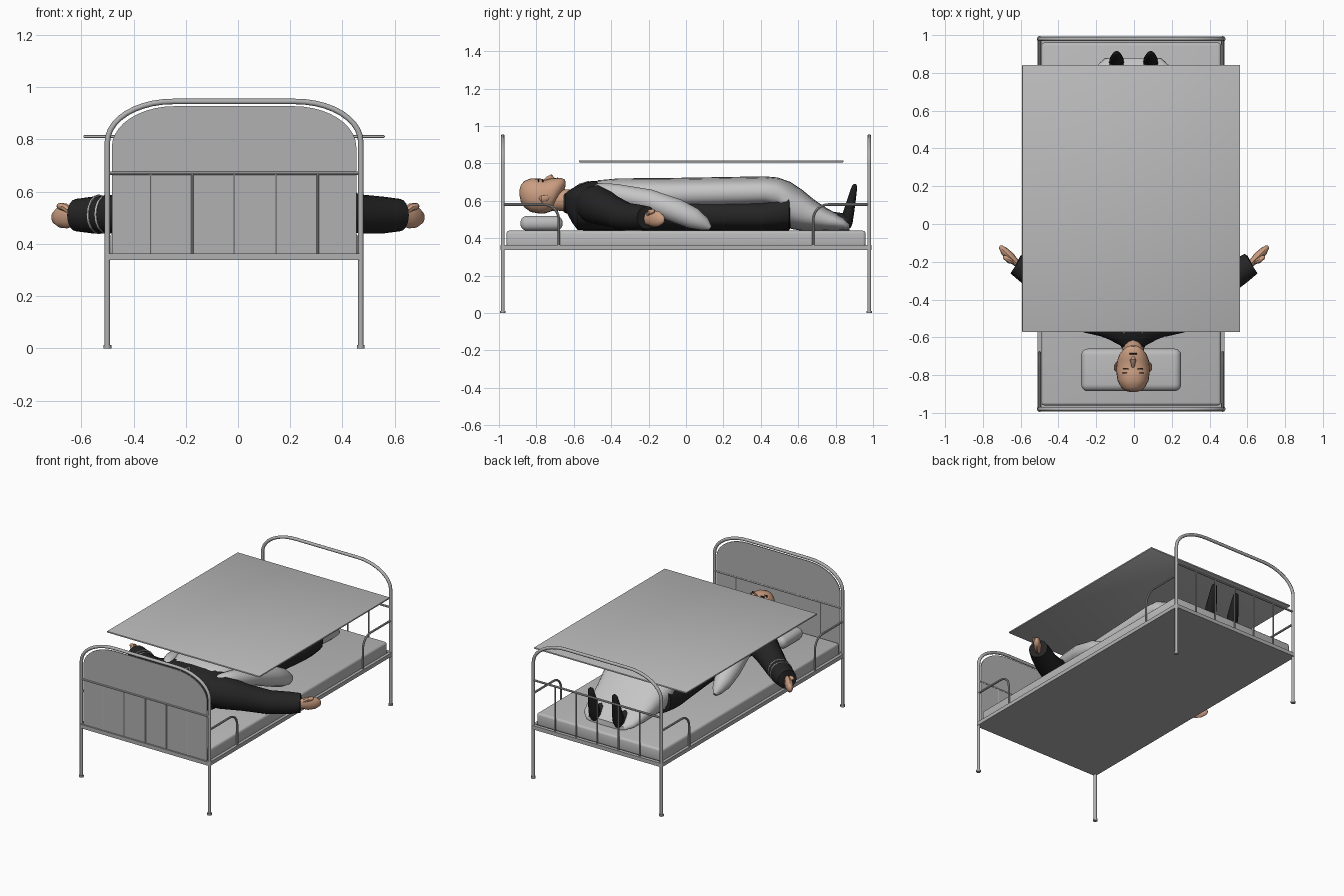
import bpy, bmesh, math
from mathutils import Vector

if "Cube" in bpy.data.objects:
    bpy.data.objects.remove(bpy.data.objects["Cube"])

CX = -0.015          # bed centre in x
HW = 0.485           # half width between bed posts


def mat(name, r, g, b):
    m = bpy.data.materials.new(name)
    m.diffuse_color = (r, g, b, 1)
    m.use_nodes = True
    m.node_tree.nodes["Principled BSDF"].inputs["Base Color"].default_value = m.diffuse_color
    return m


METAL = mat("grey metal", .44, .44, .44)
LINEN = mat("pale linen", .5, .5, .5)
GOWN = mat("light cover", .56, .56, .56)
BLACK = mat("black cloth", .018, .018, .018)
SHOE = mat("black shoe", .012, .012, .012)
SKIN = mat("skin", .60, .34, .22)
DARK = mat("dark brown", .04, .02, .015)


def finish(name, bm, m, smooth=True):
    bmesh.ops.recalc_face_normals(bm, faces=bm.faces)
    me = bpy.data.meshes.new(name)
    bm.to_mesh(me)
    bm.free()
    ob = bpy.data.objects.new(name, me)
    bpy.context.collection.objects.link(ob)
    me.materials.append(m)
    if smooth:
        bpy.ops.object.select_all(action='DESELECT')
        ob.select_set(True)
        bpy.context.view_layer.objects.active = ob
        bpy.ops.object.shade_smooth_by_angle(angle=math.radians(40))
    return ob


def box(name, x0, x1, y0, y1, z0, z1, m, bevel=0, seg=3):
    bm = bmesh.new()
    bmesh.ops.create_cube(bm, size=1)
    for v in bm.verts:
        v.co = ((x0 + x1) / 2 + v.co.x * (x1 - x0), (y0 + y1) / 2 + v.co.y * (y1 - y0),
                (z0 + z1) / 2 + v.co.z * (z1 - z0))
    if bevel:
        bmesh.ops.bevel(bm, geom=bm.edges[:], offset=bevel, segments=seg, profile=.5, affect='EDGES')
    return finish(name, bm, m, bevel > 0)


def skin_rings(name, rings, m):
    bm = bmesh.new()
    vr = [[bm.verts.new(p) for p in r] for r in rings]
    n = len(vr[0])
    for a, b in zip(vr, vr[1:]):
        for i in range(n):
            bm.faces.new((a[i], a[(i + 1) % n], b[(i + 1) % n], b[i]))
    bm.faces.new(vr[0])
    bm.faces.new(vr[-1])
    return finish(name, bm, m)


def loft(name, secs, m, cx=-.005, n=24, e=1.0):
    """Sections along y: (y, z centre, half width, half height)."""
    def f(t):
        return math.copysign(abs(t) ** e, t)
    ang = [2 * math.pi * i / n for i in range(n)]
    return skin_rings(name, [[(cx + w * f(math.cos(a)), y, z + h * f(math.sin(a))) for a in ang]
                             for y, z, w, h in secs], m)


def tube(name, pts, radii, m, n=10, flat=1.0):
    """Round limb or pipe through points; flat scales it sideways."""
    pts = [Vector(p) for p in pts]
    if not isinstance(radii, (list, tuple)):
        radii = [radii] * len(pts)
    rings, up = [], None
    for i, p in enumerate(pts):
        d = (pts[min(i + 1, len(pts) - 1)] - pts[max(i - 1, 0)]).normalized()
        if up is None:
            up = Vector((0, 0, 1)) if abs(d.z) < .9 else Vector((0, 1, 0))
        up = (up - d * up.dot(d)).normalized()
        s = d.cross(up)
        rings.append([p + radii[i] * (s * flat * math.cos(2 * math.pi * k / n)
                                      + up * math.sin(2 * math.pi * k / n)) for k in range(n)])
    return skin_rings(name, rings, m)


def arch(hw, z0, zs, zt, rx, y):
    """Bed-end outline: straight legs with elliptical shoulders."""
    q = [math.pi / 2 * i / 10 for i in range(11)]
    left = [(CX - hw, y, z0)] + [(CX - hw + rx * (1 - math.cos(a)), y, zs + (zt - zs) * math.sin(a)) for a in q]
    return left + [(2 * CX - x, yy, z) for x, yy, z in reversed(left)]


# bed ends: arch, feet, rails, bars
for nm, y in (("head", -.98), ("foot", .98)):
    tube(nm + "_end_frame", arch(HW, 0, .79, .945, .25, y), .0105, METAL)
    for s in (-1, 1):
        x = CX + s * HW
        tube(nm + "_post_foot", [(x, y, 0), (x, y, .012)], .015, METAL)
        # curved side guard
        d = 1 if y < 0 else -1
        pts = [(x, y, .58), (x, y + d * .22, .58)]
        pts += [(x, y + d * (.22 + .08 * math.sin(a)), .50 + .08 * math.cos(a))
                for a in [math.pi / 2 * i / 6 for i in range(1, 7)]]
        tube(nm + "_side_guard", pts + [(x, y + d * .30, .35)], .007, METAL, 8)
    tube(nm + "_upper_rail", [(CX - HW, y, .67), (CX + HW, y, .67)], .007, METAL, 8)
    box(nm + "_lower_rail", CX - HW, CX + HW, y - .012, y + .012, .338, .364, METAL)
    for k in range(-2, 3):
        tube(nm + "_bar", [(CX + k * .16, y, .35), (CX + k * .16, y, .67)], .005, METAL, 8)

# headboard sheet panel
prof = arch(.468, .345, .77, .927, .24, 0)
skin_rings("headboard_panel", [[(x, y, z) for x, _, z in prof] for y in (-.982, -.976)], METAL)

# bed base, side rails, mattress, pillow
box("bed_base", CX - HW, CX + HW, -.98, .98, .338, .352, METAL)
for s in (-1, 1):
    x = CX + s * HW
    box("side_rail", x - .01, x + .01, -.98, .98, .338, .364, METAL)
box("mattress", CX - .475, CX + .475, -.96, .96, .352, .44, LINEN, .015)
box("pillow", CX - .265, CX + .265, -.885, -.66, .44, .52, LINEN, .036, 5)

# floating sheet
box("overhead_sheet", -.592, .562, -.572, .842, .806, .816, LINEN, .003, 2)

# black coat
loft("coat", [(-.65, .60, .055, .04), (-.61, .575, .13, .09), (-.58, .565, .21, .12), (-.52, .572, .235, .132),
              (-.42, .575, .235, .135), (-.2, .56, .225, .12), (.1, .525, .23, .088), (.4, .52, .26, .085),
              (.47, .53, .265, .095), (.55, .55, .265, .112), (.555, .55, .25, .10)], BLACK, e=.7)

# light cover over chest and legs
loft("body_cover", [(-.51, .665, .10, .02), (-.47, .655, .17, .055), (-.36, .645, .215, .075),
                    (-.1, .637, .245, .085), (.2, .642, .255, .085), (.42, .648, .262, .083),
                    (.49, .64, .262, .085), (.56, .575, .25, .125), (.62, .55, .235, .11), (.68, .525, .225, .085),
                    (.74, .503, .215, .065), (.79, .491, .205, .05), (.84, .478, .19, .036),
                    (.875, .46, .15, .018)], GOWN, e=.75)

for s in (-1, 1):
    side = "left" if s < 0 else "right"
    # light arms resting at the sides
    tube(side + "_cover_arm", [(s * .17, -.51, .65), (s * .20, -.47, .65), (s * .23, -.38, .635), (s * .27, -.2, .60),
                               (s * .295, -.05, .545), (s * .305, .04, .505), (s * .31, .1, .475),
                               (s * .31, .13, .455)],
         [.02, .045, .056, .062, .066, .058, .036, .012], GOWN, 16)
    # black sleeves reaching outwards
    tube(side + "_sleeve", [(s * .14, -.50, .58), (s * .22, -.48, .58), (s * .34, -.40, .545), (s * .46, -.32, .515),
                            (s * .56, -.25, .51), (s * .62, -.21, .51), (s * .622, -.209, .51)],
         [.10, .105, .085, .075, .07, .062, .045], BLACK, 16)
    # hand with thumb
    tube(side + "_hand", [(s * .60, -.225, .505), (s * .63, -.20, .505), (s * .655, -.175, .505),
                          (s * .685, -.145, .502), (s * .705, -.122, .50), (s * .71, -.116, .50)],
         [.03, .036, .046, .040, .022, .006], SKIN, 12, .55)
    tube(side + "_thumb", [(s * .635, -.20, .52), (s * .662, -.192, .54), (s * .685, -.175, .545),
                           (s * .692, -.168, .545)], [.014, .016, .012, .004], SKIN, 8)
    # trouser leg and upright shoe
    x = s * .09 - .002
    tube(side + "_trouser", [(x, .4, .53), (x, .86, .49)], [.07, .04], BLACK, 12)
    tube(side + "_shoe", [(x, .862, .455), (x, .862, .48), (x, .868, .53), (x, .882, .59), (x, .893, .64),
                          (x, .902, .68), (x, .902, .69)],
         [.018, .028, .030, .024, .019, .014, .006], SHOE, 12, 1.3)
    # eye, brow, ear
    ex = s * .038 - .005
    box(side + "_eye", ex - .014, ex + .014, -.770, -.762, .694, .7155, DARK, .002, 2)
    box(side + "_eyebrow", ex - .019, ex + .019, -.792, -.787, .694, .714, DARK, .001, 1)
    tube(side + "_ear", [(s * .084 - .005, -.785, .615), (s * .092 - .005, -.77, .61), (s * .092 - .005, -.745, .615),
                         (s * .082 - .005, -.725, .625)], [.006, .02, .017, .004], SKIN, 10, .45)

# pale sleeve bands on one arm
for t in (0, .03):
    x, y = -.50 - t, -.292 + t * .7
    tube("sleeve_band", [(x, y, .513), (x - .006, y + .0042, .513)], .0755, GOWN, 16)

# head, neck, nose, lips, collar
loft("head", [(-.89, .645, .012, .015), (-.883, .64, .042, .045), (-.865, .635, .063, .07), (-.83, .63, .082, .09),
              (-.78, .625, .089, .094), (-.755, .622, .088, .09), (-.72, .632, .083, .088), (-.69, .66, .072, .062),
              (-.665, .682, .052, .040), (-.648, .69, .030, .024), (-.644, .69, .015, .012)], SKIN, e=.9)
loft("neck", [(-.75, .60, .05, .055), (-.68, .605, .056, .058), (-.60, .60, .06, .06)], SKIN)
tube("nose", [(-.005, -.765, .70), (-.005, -.74, .72), (-.005, -.72, .727), (-.005, -.71, .715)],
     [.007, .011, .016, .010], SKIN, 10)
box("lips", -.026, .016, -.690, -.684, .70, .724, DARK, .002, 2)
loft("collar", [(-.655, .598, .062, .058), (-.61, .59, .075, .07)], BLACK)
for s in (-1, 1):
    tube("collar_trim", [(s * .075 - .005, -.615, .64), (s * .045 - .005, -.57, .688), (-.005, -.52, .703)],
         .004, GOWN, 6)
